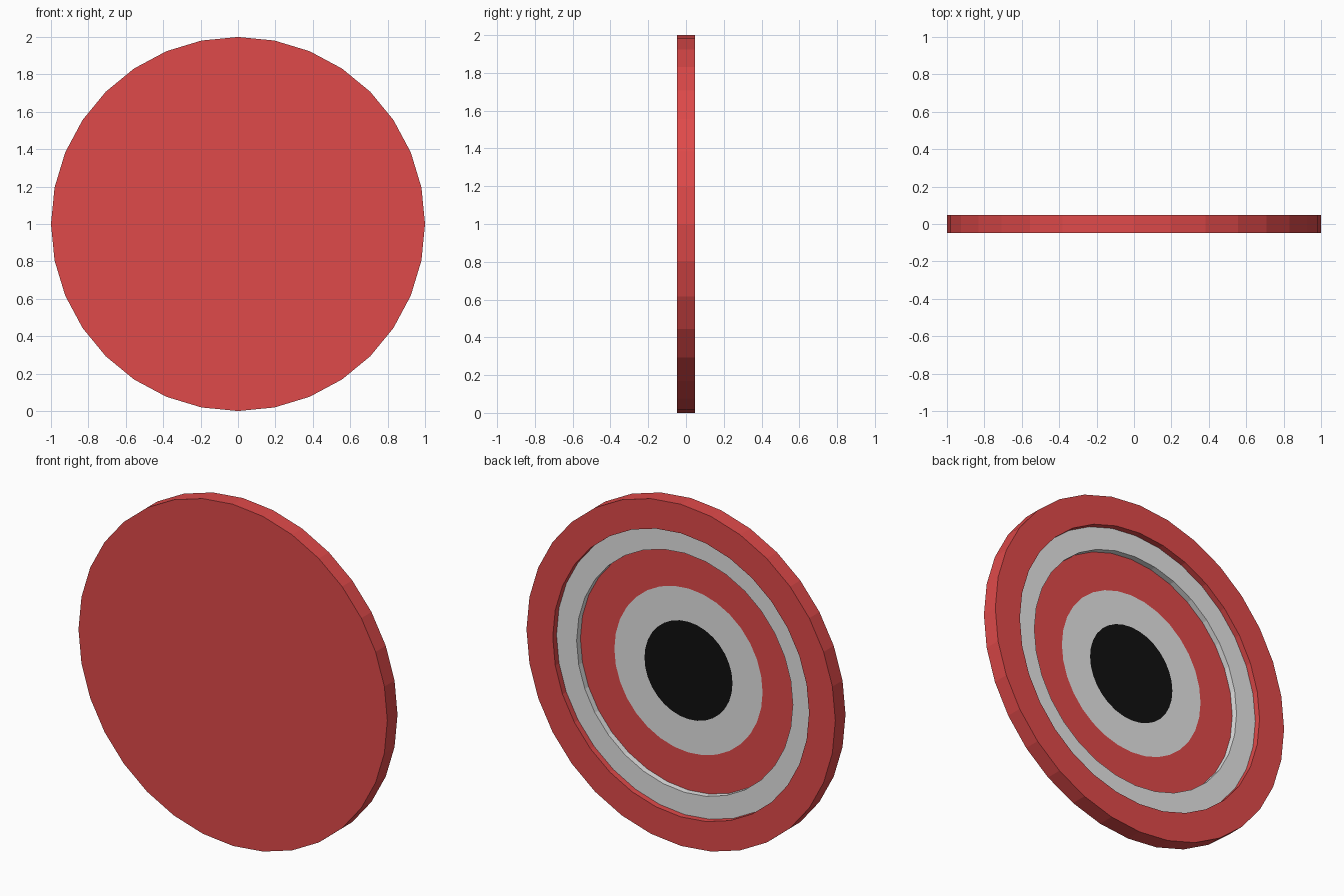
import bpy, bmesh
from math import sin, cos, tau

cube = bpy.data.objects.get("Cube")
if cube:
    bpy.data.objects.remove(cube)

SIDES = 32
FRONT, BACK = -0.047, 0.047      # outer faces of the disc
STEP, FLOOR = 0.012, -0.023      # recessed levels on the back


def material(name, rgb):
    mat = bpy.data.materials.new(name)
    mat.use_nodes = True
    color = (*rgb, 1.0)
    mat.diffuse_color = color
    mat.node_tree.nodes["Principled BSDF"].inputs["Base Color"].default_value = color
    return mat


red = material("red", (0.74, 0.068, 0.068))
grey = material("light grey", (0.77, 0.77, 0.77))
black = material("black", (0.005, 0.005, 0.005))


def lathe(name, profile, mat):
    """Spin (radius, y) points about the y axis; radius 0 closes to a cap."""
    bm = bmesh.new()
    rings = []
    for r, y in profile:
        if r == 0:
            rings.append(None)
            continue
        angles = [tau * i / SIDES for i in range(SIDES)]
        rings.append([bm.verts.new((r * sin(a), y, 1 + r * cos(a))) for a in angles])
    for a, b in zip(rings, rings[1:]):
        if a is None:
            bm.faces.new(b)
        elif b is None:
            bm.faces.new(a[::-1])
        else:
            for i in range(SIDES):
                j = (i + 1) % SIDES
                bm.faces.new((a[i], a[j], b[j], b[i]))
    # Caps must face away from the disc's interior
    for f in bm.faces:
        if len(f.verts) == SIDES:
            f.normal_update()
            wanted = -1 if f.calc_center_median().y < FLOOR - 0.01 else 1
            if f.normal.y * wanted < 0:
                f.normal_flip()
    mesh = bpy.data.meshes.new(name)
    bm.to_mesh(mesh)
    bm.free()
    mesh.materials.append(mat)
    obj = bpy.data.objects.new(name, mesh)
    bpy.context.collection.objects.link(obj)
    return obj


# Plain front plate, outer edge, raised rim and its inner wall
lathe("disc_body", [(0, FRONT), (1, FRONT), (1, BACK), (0.83, BACK), (0.83, STEP)], red)
# Recessed ring with the wall down to the floor
lathe("stepped_ring", [(0.83, STEP), (0.70, STEP), (0.70, FLOOR)], grey)
# Concentric bands on the recessed floor
lathe("floor_outer_band", [(0.70, FLOOR), (0.48, FLOOR)], red)
lathe("floor_inner_band", [(0.48, FLOOR), (0.285, FLOOR)], grey)
lathe("floor_centre", [(0.285, FLOOR), (0, FLOOR)], black)
